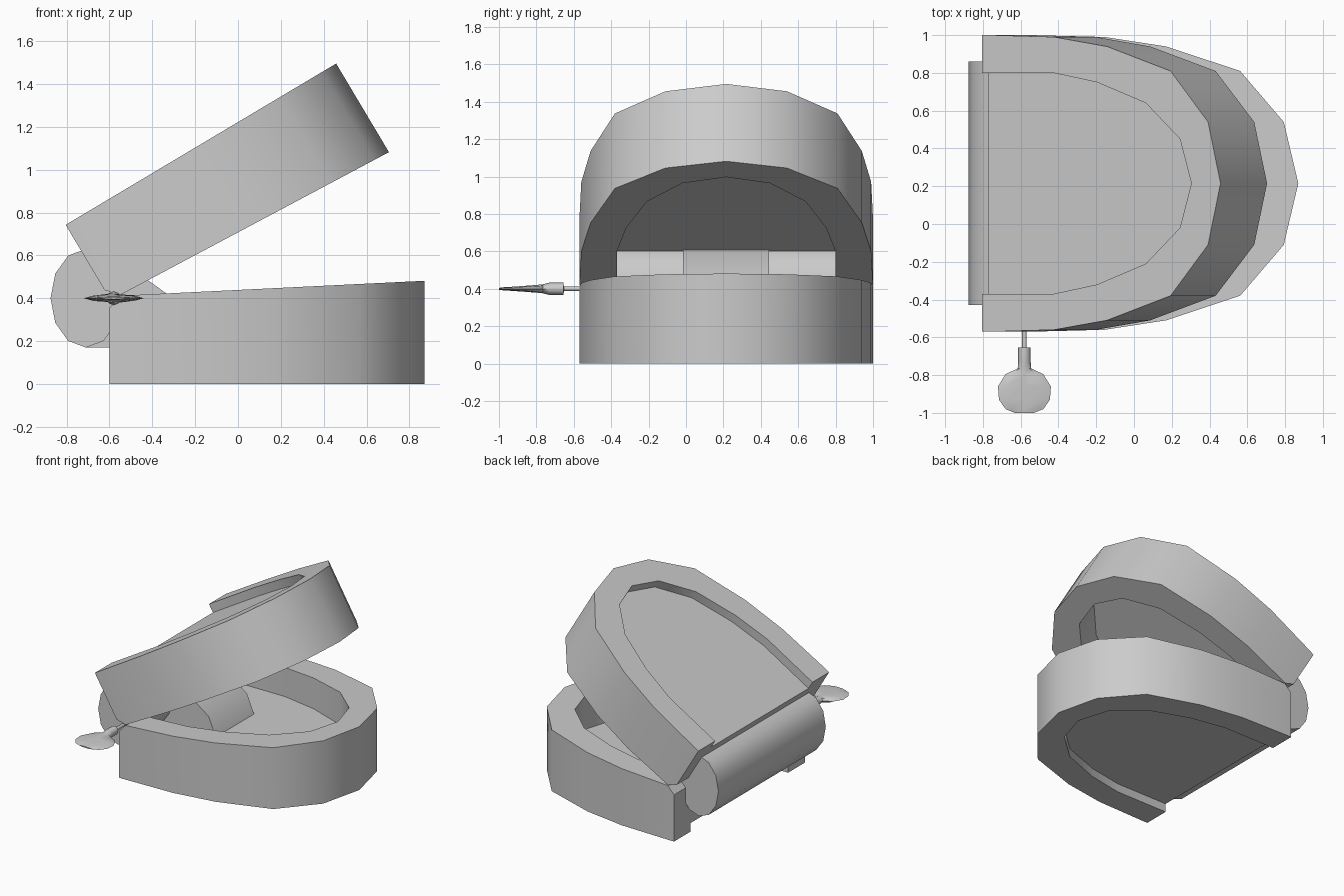
import bpy, bmesh, math

if "Cube" in bpy.data.objects:
    bpy.data.objects.remove(bpy.data.objects["Cube"])

CY = 0.215                      # mid line of the jaws
HINGE_X, HINGE_Z = -0.58, 0.405
OPEN = math.radians(30.8)       # angle of the open upper jaw

grey = bpy.data.materials.new("plain grey")
grey.diffuse_color = (0.6, 0.6, 0.6, 1)
grey.use_nodes = True
grey.node_tree.nodes["Principled BSDF"].inputs["Base Color"].default_value = grey.diffuse_color


def finish(name, bm, angle=35):
    bmesh.ops.recalc_face_normals(bm, faces=bm.faces)
    me = bpy.data.meshes.new(name)
    bm.to_mesh(me)
    bm.free()
    me.materials.append(grey)
    ob = bpy.data.objects.new(name, me)
    bpy.context.collection.objects.link(ob)
    bpy.ops.object.select_all(action='DESELECT')
    ob.select_set(True)
    bpy.context.view_layer.objects.active = ob
    bpy.ops.object.shade_smooth_by_angle(angle=math.radians(angle))
    return ob


def loft(bm, rings, closed=False):
    """Skin a row of equal closed rings; cap the ends unless closed."""
    vs = [[bm.verts.new(p) for p in r] for r in rings]
    n = len(vs[0])
    for a, b in zip(vs, vs[1:]):
        for i in range(n):
            j = (i + 1) % n
            bm.faces.new((a[i], a[j], b[j], b[i]))
    bm.faces.new(vs[0])
    bm.faces.new(vs[-1])


def place(p, upper):
    """Lower jaw position, or its mirror image swung open about the hinge."""
    x, y, z = p
    if upper:
        dx, dz = x - HINGE_X, z - HINGE_Z
        c, s = math.cos(OPEN), math.sin(OPEN)
        x, z = HINGE_X + c * dx + s * dz, HINGE_Z + s * dx - c * dz
    return (x, y, z)


def both_sides(half):
    return half + [(x, -d) for x, d in half[-2::-1]]


OUTER = both_sides([(-0.6, .785), (-0.545, .785), (-0.155, .775), (.17, .725),
                    (.562, .595), (.793, .325), (.87, 0)])
INNER = both_sides([(-0.6, .585), (-0.545, .585), (-0.16, .585), (.11, .535),
                    (.41, .425), (.62, .235), (.69, 0)])


def biting_height(x):
    return 0.355 if x < -0.59 else 0.412 + (x + 0.545) * 0.049


# Jaws: horseshoe wall plus a recessed plate
for name, upper in (("lower_jaw", False), ("upper_jaw", True)):
    bm = bmesh.new()
    rings = []
    for (xo, do), (xi, di) in zip(OUTER, INNER):
        ring = [(xo, CY + do, 0), (xo, CY + do, biting_height(xo)),
                (xi, CY + di, biting_height(xi)), (xi, CY + di, 0)]
        rings.append([place(p, upper) for p in ring])
    loft(bm, rings)
    finish(name + "_wall", bm)

    bm = bmesh.new()
    loft(bm, [[place((x, CY + d, z), upper) for x, d in INNER] for z in (0.065, 0.21)])
    finish(name + "_plate", bm)

# Hinge barrel: twelve-sided oval cylinder
bm = bmesh.new()
oval = [(-0.71 + 0.165 * math.cos(k * math.pi / 6),
         0.40 + 0.23 * math.sin(k * math.pi / 6)) for k in range(12)]
loft(bm, [[(x, y, z) for x, z in oval] for y in (-0.43, 0.86)])
finish("hinge_barrel", bm)

# Motor box: middle section reaching forward into the mouth
bm = bmesh.new()
profile = oval[3:10] + [(-0.16, 0.17), (-0.236, 0.35), (-0.40, 0.47), (-0.60, 0.60)]
loft(bm, [[(x, y, z) for x, z in profile] for y in (-0.015, 0.445)])
finish("motor_box", bm)

# Wind-up key: shaft, hub and flat grip, as (y, half width, half thickness)
KEY = [(-0.40, .012, .012), (-0.653, .012, .012), (-0.655, .033, .033),
       (-0.73, .033, .033), (-0.765, .036, .024), (-0.795, .10, .021),
       (-0.86, .14, .016), (-0.93, .135, .011), (-0.98, .10, .008), (-1.0, .05, .005)]
bm = bmesh.new()
loft(bm, [[(HINGE_X + w * math.cos(k * math.pi / 4), y, 0.4 + h * math.sin(k * math.pi / 4))
           for k in range(8)] for y, w, h in KEY])
finish("winding_key", bm, 50)
